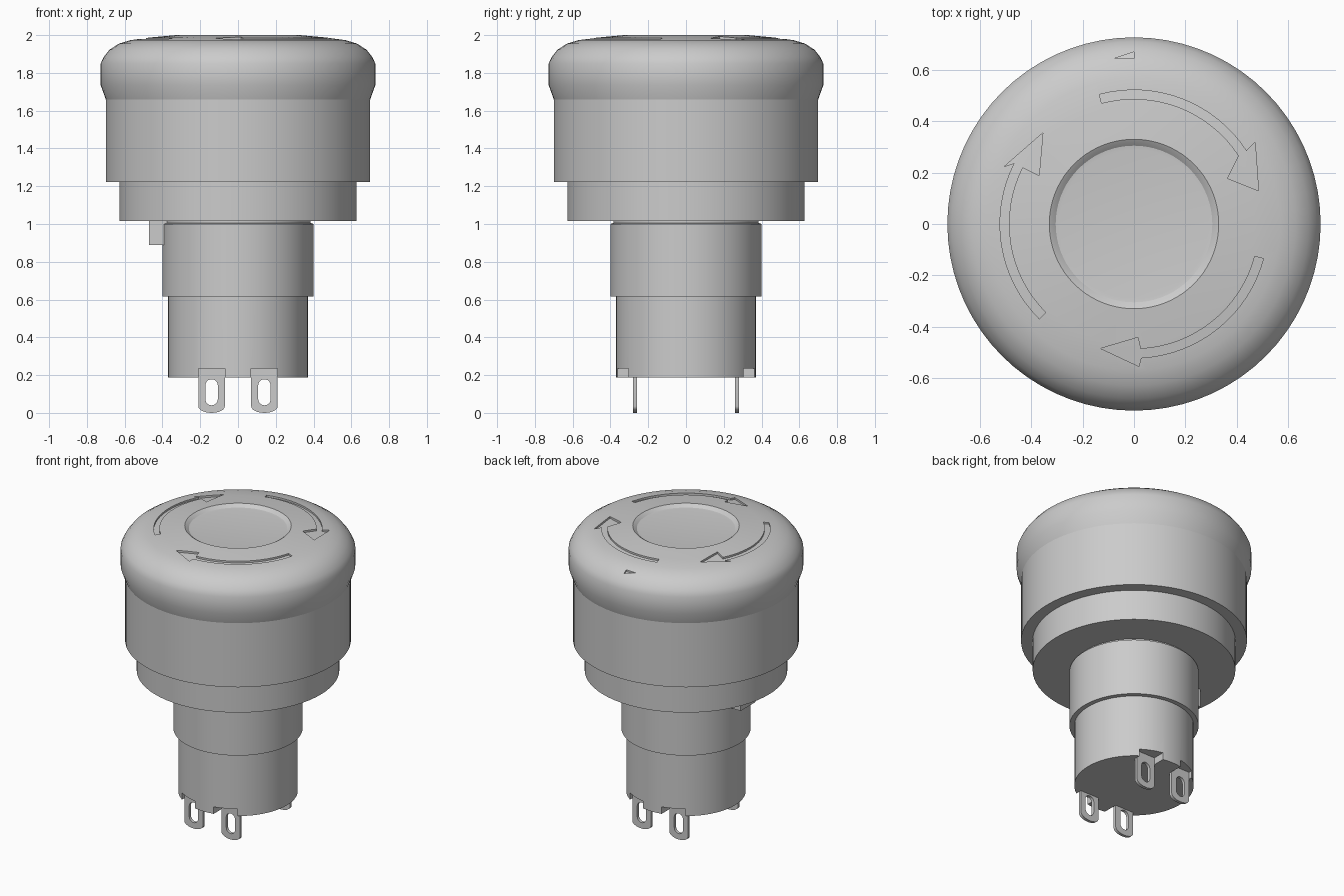
import bpy, bmesh
from math import sin, cos, pi, radians

cube = bpy.data.objects.get("Cube")
if cube:
    bpy.data.objects.remove(cube, do_unlink=True)

grey = bpy.data.materials.new("light_grey")
grey.use_nodes = True
grey.diffuse_color = (0.6, 0.6, 0.6, 1)
grey.node_tree.nodes["Principled BSDF"].inputs["Base Color"].default_value = (0.6, 0.6, 0.6, 1)


def add_object(name, bm):
    bmesh.ops.recalc_face_normals(bm, faces=bm.faces)
    mesh = bpy.data.meshes.new(name)
    bm.to_mesh(mesh)
    bm.free()
    mesh.materials.append(grey)
    obj = bpy.data.objects.new(name, mesh)
    bpy.context.collection.objects.link(obj)
    return obj


def activate(obj):
    bpy.ops.object.select_all(action="DESELECT")
    obj.select_set(True)
    bpy.context.view_layer.objects.active = obj


def lathe(name, profile, sides=72):
    """Turn (radius, z) points, bottom to top, into a closed solid."""
    bm = bmesh.new()
    rings = [[bm.verts.new((r * cos(2 * pi * i / sides), r * sin(2 * pi * i / sides), z))
              for i in range(sides)] for r, z in profile]
    for low, high in zip(rings, rings[1:]):
        for i in range(sides):
            j = (i + 1) % sides
            bm.faces.new((low[i], low[j], high[j], high[i]))
    bm.faces.new(rings[0])
    bm.faces.new(rings[-1])
    return add_object(name, bm)


def prism(name, outline, floor, roof):
    """Close an xy outline between a floor height function and a flat roof."""
    bm = bmesh.new()
    low = [bm.verts.new((x, y, floor(x, y))) for x, y in outline]
    high = [bm.verts.new((x, y, roof)) for x, y in outline]
    n = len(outline)
    for i in range(n):
        j = (i + 1) % n
        bm.faces.new((low[i], low[j], high[j], high[i]))
    bm.faces.new(low)
    bm.faces.new(high)
    bmesh.ops.triangulate(bm, faces=[f for f in bm.faces if len(f.verts) > 4])
    return add_object(name, bm)


def box(name, x, y, z):
    outline = [(x[0], y[0]), (x[1], y[0]), (x[1], y[1]), (x[0], y[1])]
    return prism(name, outline, lambda a, b: z[0], z[1])


def cut(obj, cutter):
    mod = obj.modifiers.new("cut", "BOOLEAN")
    mod.operation = "DIFFERENCE"
    mod.solver = "EXACT"
    mod.object = cutter
    activate(obj)
    bpy.ops.object.modifier_apply(modifier=mod.name)
    bpy.data.objects.remove(cutter, do_unlink=True)


def smooth(obj):
    activate(obj)
    bpy.ops.object.shade_smooth_by_angle(angle=radians(30))


# Mushroom cap with a shallow dish in the middle
dome = [(0.34, 1.999), (0.47, 1.987), (0.57, 1.973), (0.63, 1.955), (0.68, 1.923), (0.71, 1.885)]
cap = lathe("push_cap", [(0.695, 1.64), (0.70, 1.66), (0.727, 1.735), (0.727, 1.85)]
            + dome[::-1] + [(0.33, 2.0), (0.32, 1.994), (0.305, 1.982), (0.29, 1.98)])


def groove_floor(x, y):
    """Height a little below the cap's dome."""
    r = (x * x + y * y) ** 0.5
    for (r0, z0), (r1, z1) in zip(dome, dome[1:]):
        if r <= r1:
            return z0 + (z1 - z0) * (r - r0) / (r1 - r0) - 0.012
    return dome[-1][1]


def polar(r, degrees):
    return (r * cos(radians(degrees)), r * sin(radians(degrees)))


# Three engraved turn arrows: tail angle, then outer and inner barb (radius, degrees before tip)
arrows = [(105, (0.569, 19), (0.405, 11)),
          (225, (0.552, 21), (0.415, 18)),
          (345, (0.555, 17), (0.442, 17))]
for tail, outer, inner in arrows:
    tip = tail - 90
    steps = 16
    angles = [tail + (tip + 18 - tail) * i / steps for i in range(steps + 1)]
    outline = [polar(0.522, a) for a in angles]
    outline += [polar(outer[0], tip + outer[1]), polar(0.502, tip), polar(inner[0], tip + inner[1])]
    outline += [polar(0.487, a) for a in reversed(angles)]
    cut(cap, prism("arrow_cutter", outline, groove_floor, 2.1))

# Small engraved index mark near the rear rim
cut(cap, prism("mark_cutter", [(-0.075, 0.645), (0, 0.645), (0, 0.67)], groove_floor, 2.1))

# Stepped housing below the cap
housing = lathe("housing", [(0.70, 1.222), (0.70, 1.662)])
collar = lathe("collar", [(0.628, 1.015), (0.628, 1.23)])
neck = lathe("threaded_neck", [(0.40, 0.615), (0.40, 1.0), (0.385, 1.005), (0.385, 1.03)])
base = lathe("contact_base", [(0.37, 0.188), (0.37, 0.63)])

# Locating key on the side of the neck
box("locating_key", (-0.47, -0.37), (-0.08, 0.08), (0.89, 1.02))

# Terminal outline and slot, drawn flat with z as the second axis
arc = [pi + pi * i / 12 for i in range(13)]
blade = [(0.07 * cos(a), 0.035 + 0.035 * sin(a)) for a in arc] + [(0.07, 0.24), (-0.07, 0.24)]
slot = [(0.033 * cos(a), 0.073 + 0.033 * sin(a)) for a in arc]
slot += [(0.033 * cos(a - pi), 0.145 + 0.033 * sin(a - pi)) for a in arc]

# Four slotted terminals, each in a notch at the foot of the base
for end, sy in (("front", -1), ("back", 1)):
    for side, sx in (("right", -1), ("left", 1)):
        x = sx * 0.14
        ys = sorted((sy * 0.268, sy * 0.5))
        cut(base, box("notch_cutter", (x - 0.07, x + 0.07), ys, (0.1, 0.236)))
        pin = prism(f"{end}_{side}_terminal", blade, lambda a, b: -0.01, 0.01)
        cut(pin, prism("slot_cutter", slot, lambda a, b: -0.1, 0.1))
        pin.rotation_euler = (pi / 2, 0, 0)
        pin.location = (x, sy * 0.27, 0)
        smooth(pin)

for part in (cap, housing, collar, neck, base):
    smooth(part)
